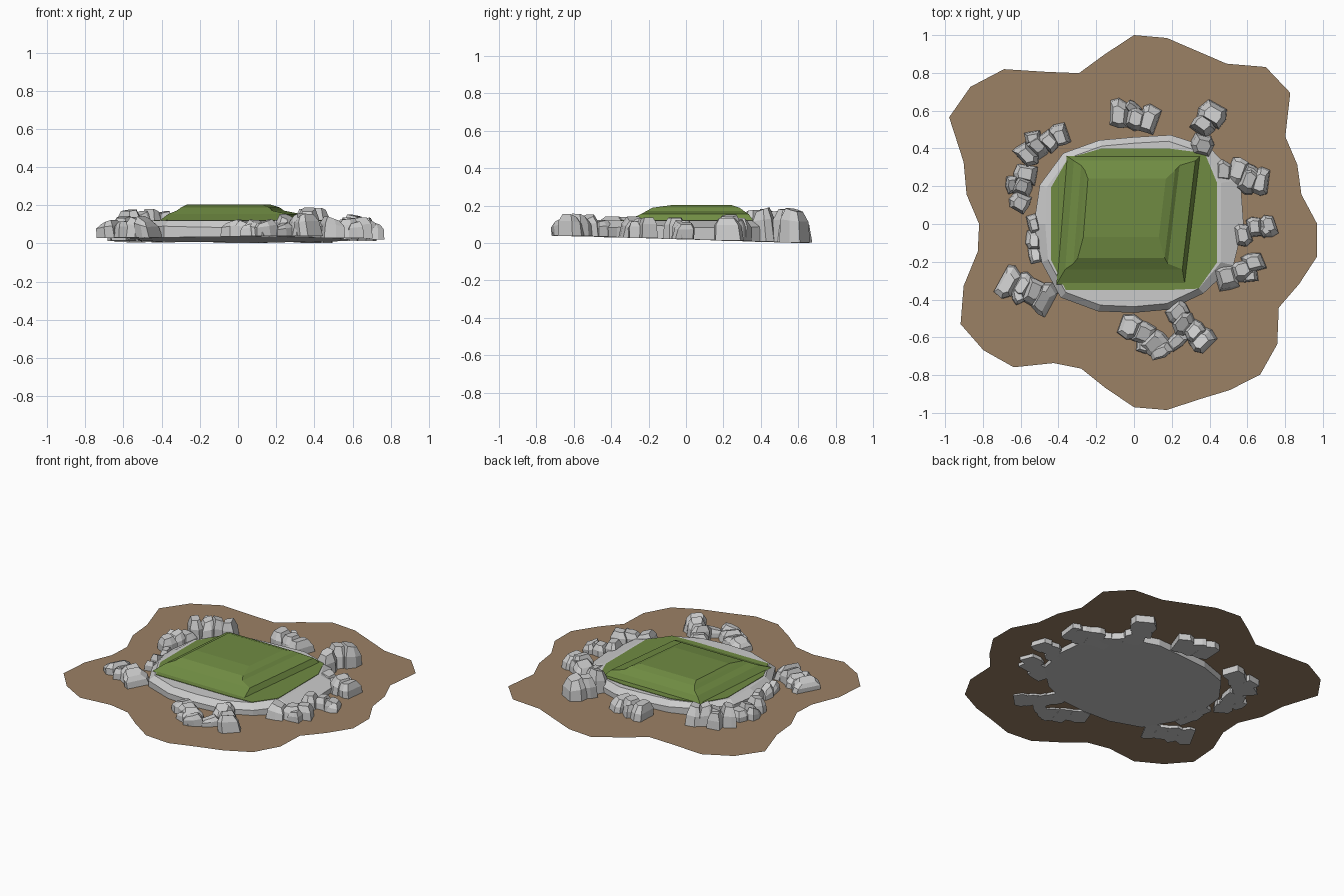
import bpy, bmesh, random
from math import cos, sin, pi, radians

if "Cube" in bpy.data.objects:
    bpy.data.objects.remove(bpy.data.objects["Cube"])

random.seed(4)
jitter = random.uniform


def material(name, rgb):
    m = bpy.data.materials.new(name)
    m.diffuse_color = (*rgb, 1)
    m.use_nodes = True
    m.node_tree.nodes["Principled BSDF"].inputs["Base Color"].default_value = m.diffuse_color
    return m


def finish(name, bm, mat=None):
    bmesh.ops.recalc_face_normals(bm, faces=bm.faces)
    me = bpy.data.meshes.new(name)
    bm.to_mesh(me)
    bm.free()
    if mat:
        me.materials.append(mat)
    ob = bpy.data.objects.new(name, me)
    bpy.context.collection.objects.link(ob)
    return ob


def loft(bm, rings):
    """Skin a stack of equal-length point rings and cap both ends."""
    vs = [[bm.verts.new(p) for p in r] for r in rings]
    n = len(vs[0])
    for a, b in zip(vs, vs[1:]):
        for i in range(n):
            bm.faces.new((a[i], a[(i + 1) % n], b[(i + 1) % n], b[i]))
    bm.faces.new(vs[0])
    bm.faces.new(vs[-1])


def polar(radii):
    """Points at equal angles, counter-clockwise from +x."""
    n = len(radii)
    return [(r * cos(2 * pi * i / n), r * sin(2 * pi * i / n)) for i, r in enumerate(radii)]


def flat(points, z):
    return [(x, y, z) for x, y in points]


def clamp(v, low, high):
    return max(low, min(high, v))


def floor_z(y):
    # undersides dip lower toward the back
    return max(0, .02 - .03 * y)


brown = material("earth", (.33, .22, .13))
green = material("grass", (.16, .26, .055))

# ground sheet with a wandering edge
edge = polar([.97, .90, .92, .925, 1.08, 1.085, .98, .975, 1, 1, .91, .85,
              .93, 1.07, 1.13, 1.13, .96, .90, .82, .84, .96, 1.06, 1.04, .99,
              .85, .815, .88, .97, 1, .99, 1.015, 1.04, .99, .885, .93, .985])
bm = bmesh.new()
bm.faces.new([bm.verts.new(p) for p in flat(edge, .05)])
bmesh.ops.triangulate(bm, faces=bm.faces)
sheet = finish("ground_sheet", bm, brown)
if sheet.data.polygons[0].normal.z < 0:
    sheet.data.flip_normals()

# stone platform with bevelled rim
outer = polar([.58, .61, .57, .51, .46, .48, .53, .54,
               .53, .53, .55, .50, .47, .49, .52, .57])
inner = [(clamp(x * .93, -.47, .46), y * .93) for x, y in outer]
bm = bmesh.new()
loft(bm, [[(x, y, floor_z(y)) for x, y in outer],
          [(x, y, .09 + jitter(-.01, .01)) for x, y in outer],
          flat(inner, .12)])
finish("stone_platform", bm)

# grass covering the platform top
lawn = [(clamp(x, -.44, .44), clamp(y, -.35, .4)) for x, y in inner]
bm = bmesh.new()
loft(bm, [flat(lawn, .10), flat(lawn, .123)])
finish("grass_lawn", bm, green)

# stepped grass mound: each tier is left, right, front, back, height
tiers = [(-.37, .31, -.32, .36, .12), (-.33, .29, -.24, .335, .155),
         (-.29, .21, -.21, .31, .172), (-.27, .19, -.18, .285, .189),
         (-.25, .15, -.07, .24, .204)]
bm = bmesh.new()
rings = []
for left, right, front, back, z in tiers:
    skew = .06 * (back - front)          # left and right sides are raked
    rings.append([(left - skew, front, z), (right - skew, front, z),
                  (right + skew, back, z), (left + skew / 3, back, z)])
loft(bm, rings)
finish("grass_mound", bm, green)


# boulder clusters
def stone(bm, x, y, length, width, turn, top):
    """Six-sided chipped block, tapered to a slanted top."""
    c, s = cos(turn), sin(turn)
    lean, slant, z0 = jitter(-.12, .12), jitter(-.015, .015), floor_z(y)
    base = [(-.5, -.4), (.1, -.5), (.5, -.4), (.5, .4), (-.1, .5), (-.5, .4)]
    base = [(u + jitter(-.07, .07), v + jitter(-.07, .07)) for u, v in base]
    rings = []
    for k, t in ((1, 0), (.9, .68), (.56, 1)):
        ring = []
        for u, v in base:
            p, q = (u * k + lean * t) * length, (v * k + lean * t) * width
            z = z0 + (top - z0) * t + slant * t * 2 * u
            ring.append((x + p * c - q * s, y + p * s + q * c, z))
        rings.append(ring)
    loft(bm, rings)


def cluster(name, x, y, length, width, turn, top):
    """A row of overlapping boulders with a loose chip on the outer side."""
    bm = bmesh.new()
    a = radians(turn)
    n = max(2, round(length / .075))
    step = length / n
    for i in range(n):
        d = (i + .5) * step - length / 2
        off = jitter(-.12, .12) * width
        stone(bm, x + d * cos(a) - off * sin(a), y + d * sin(a) + off * cos(a),
              step * 1.3, width * jitter(.75, 1.05), a + jitter(-.25, .25),
              top - jitter(-.01, .025))
    if width > .1:
        k = 1.1
        stone(bm, x * k, y * k, .09, .07, a + jitter(-1, 1), top - .02)
    finish("boulders_" + name, bm)


cluster("north_west", -.48, .42, .28, .15, 35, .17)
cluster("west_upper", -.59, .19, .22, .13, 75, .13)
cluster("west", -.53, -.08, .24, .08, 93, .12)
cluster("south_west", -.56, -.34, .28, .19, -25, .13)
cluster("south", .05, -.59, .25, .13, -32, .12)
cluster("south_front", .19, -.65, .18, .09, 30, .12)
cluster("south_right", .29, -.55, .28, .15, -45, .14)
cluster("south_east", .56, -.25, .26, .14, 25, .13)
cluster("east", .64, -.03, .20, .13, 15, .13)
cluster("north_east", .57, .25, .28, .16, -10, .14)
cluster("north_right", .38, .51, .25, .16, 65, .17)
cluster("north", .0, .56, .24, .17, -10, .14)
